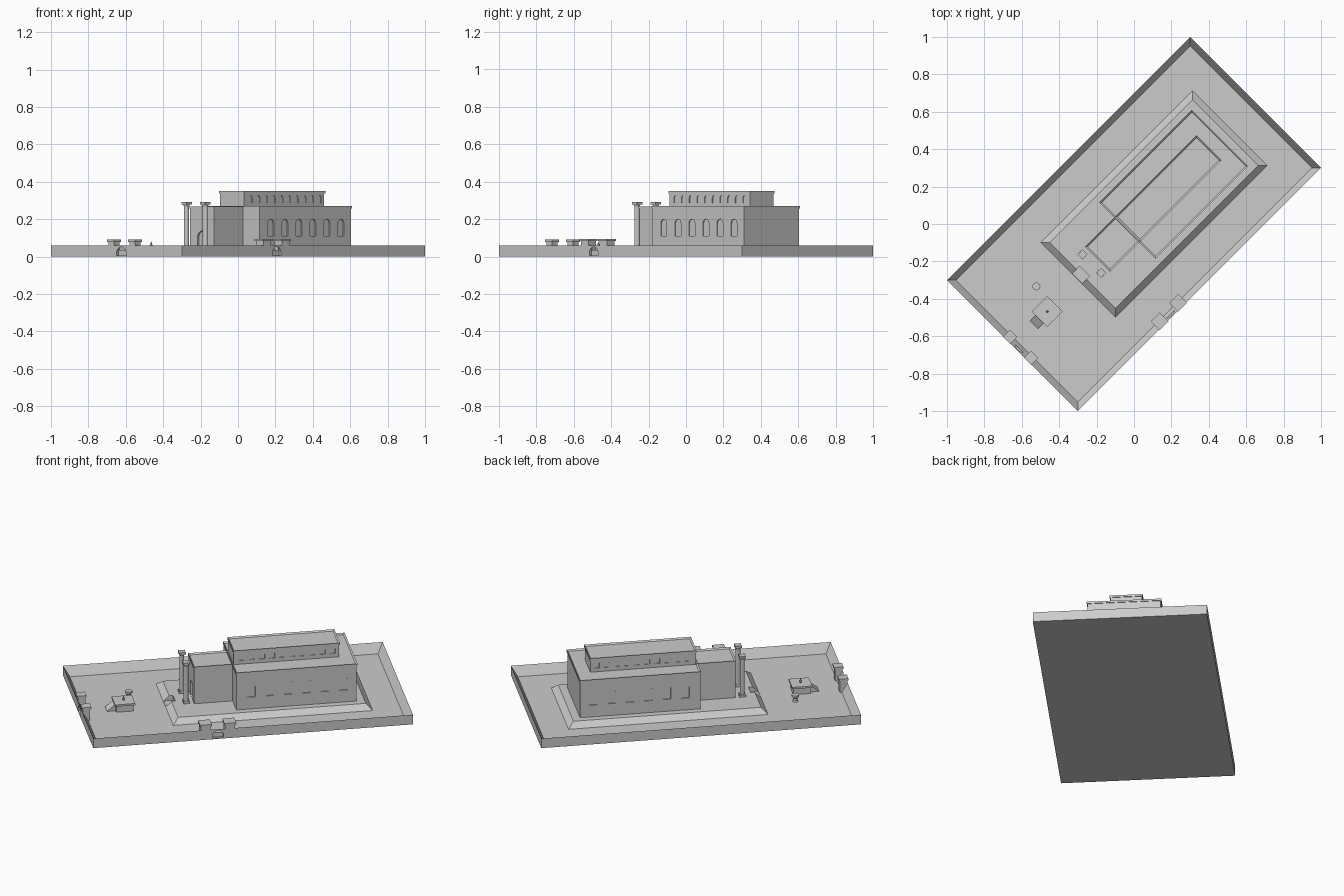
import bpy, bmesh, math
from mathutils import Matrix, Vector

cube = bpy.data.objects.get("Cube")
if cube:
    bpy.data.objects.remove(cube)

TURN = Matrix.Rotation(math.radians(45), 4, 'Z')   # the plan lies on the diagonal
AXIS = 0.005                                       # centre line of the temple

stone = bpy.data.materials.new("grey_stone")
stone.use_nodes = True
stone.diffuse_color = (0.6, 0.6, 0.6, 1)
stone.node_tree.nodes["Principled BSDF"].inputs["Base Color"].default_value = (0.6, 0.6, 0.6, 1)


def finish(name, bm):
    bmesh.ops.recalc_face_normals(bm, faces=bm.faces)
    mesh = bpy.data.meshes.new(name)
    bm.to_mesh(mesh)
    bm.free()
    mesh.materials.append(stone)
    obj = bpy.data.objects.new(name, mesh)
    bpy.context.collection.objects.link(obj)
    return obj


def add_box(bm, u, v, z):
    size = Vector((u[1] - u[0], v[1] - v[0], z[1] - z[0]))
    mid = Vector((u[0] + u[1], v[0] + v[1], z[0] + z[1])) / 2
    m = Matrix.Translation(mid) @ Matrix.Diagonal(size).to_4x4()
    return bmesh.ops.create_cube(bm, size=1, matrix=m)["verts"]


def box(name, u, v, z):
    bm = bmesh.new()
    add_box(bm, u, v, z)
    return finish(name, bm)


def tray(name, u, v, z, rim, depth):
    """Box whose top is sunk inside a raised rim."""
    bm = bmesh.new()
    add_box(bm, u, v, z)
    bm.normal_update()
    top = max(bm.faces, key=lambda f: f.calc_center_median().z)
    bmesh.ops.inset_region(bm, faces=[top], thickness=rim)
    bmesh.ops.translate(bm, verts=top.verts, vec=(0, 0, -depth))
    return finish(name, bm)


def add_arch(bm, u, v, z, width, height, depth, along_u=False):
    """Round-headed block, centred on a wall plane, for cutting a recess."""
    r = width / 2
    pts = [(-r, 0), (r, 0)]
    pts += [(r * math.cos(a * math.pi / 8), height - r + r * math.sin(a * math.pi / 8))
            for a in range(9)]
    verts = [bm.verts.new((0, u_ := 0, 0)) for _ in pts]
    for vert, (s, h) in zip(verts, pts):
        vert.co = (u - depth, v + s, z + h) if along_u else (u + s, v - depth, z + h)
    face = bm.faces.new(verts)
    new = bmesh.ops.extrude_face_region(bm, geom=[face])["geom"]
    push = (2 * depth, 0, 0) if along_u else (0, 2 * depth, 0)
    bmesh.ops.translate(bm, verts=[g for g in new if isinstance(g, bmesh.types.BMVert)], vec=push)


def carve(obj, bm):
    """Subtract the cutter mesh and keep the result."""
    cutter = finish("cutter", bm)
    cutter.hide_render = True
    mod = obj.modifiers.new("recess", 'BOOLEAN')
    mod.operation, mod.solver, mod.object = 'DIFFERENCE', 'EXACT', cutter
    deps = bpy.context.evaluated_depsgraph_get()
    mesh = bpy.data.meshes.new_from_object(obj.evaluated_get(deps))
    obj.modifiers.clear()
    obj.data = mesh
    bpy.data.objects.remove(cutter)


def lathe(name, u, v, profile, sides):
    """Turned shape from (radius, height) pairs."""
    bm = bmesh.new()
    rings = [[bm.verts.new((u + r * math.cos(2 * math.pi * i / sides),
                            v + r * math.sin(2 * math.pi * i / sides), z))
              for i in range(sides)] for r, z in profile]
    for a, b in zip(rings, rings[1:]):
        for i in range(sides):
            j = (i + 1) % sides
            bm.faces.new((a[i], a[j], b[j], b[i]))
    bm.faces.new(rings[0])
    bm.faces.new(rings[-1])
    return finish(name, bm)


def star(name, u, v, z, outer, inner):
    """Four-pointed slab for column bases and capitals."""
    bm = bmesh.new()
    verts = []
    for i in range(8):
        r, a = (inner if i % 2 else outer), math.pi / 4 * (i + 1)
        verts.append(bm.verts.new((u + r * math.cos(a), v + r * math.sin(a), z[0])))
    face = bm.faces.new(verts)
    new = bmesh.ops.extrude_face_region(bm, geom=[face])["geom"]
    bmesh.ops.translate(bm, verts=[g for g in new if isinstance(g, bmesh.types.BMVert)],
                        vec=(0, 0, z[1] - z[0]))
    return finish(name, bm)


# Walled courtyard with recessed gate arches
court = tray("courtyard", (-0.919, 0.919), (-0.495, 0.495), (0, 0.06), 0.048, 0.056)
cut = bmesh.new()
add_arch(cut, -0.202, -0.495, 0.006, 0.065, 0.046, 0.015)
add_arch(cut, -0.919, -0.037, 0.006, 0.075, 0.046, 0.015, True)
carve(court, cut)


# Gate towers with flat caps
def tower(name, u, v, half, top):
    body = half - 0.006
    box(name, (u - body, u + body), (v - body, v + body), (0, top - 0.01))
    box(name + "_cap", (u - half, u + half), (v - half, v + half), (top - 0.012, top))


for i, v in enumerate((0.042, -0.117)):
    tower(f"front_gate_tower_{i + 1}", -0.895, v, 0.027, 0.09)
for i, u in enumerate((-0.272, -0.132)):
    tower(f"side_gate_tower_{i + 1}", u, -0.465, 0.034, 0.095)

# Sloped platform with an entrance notch
bm = bmesh.new()
for vert in add_box(bm, (-0.424, 0.727), (-0.284, 0.284), (0.002, 0.036)):
    if vert.co.z > 0.03:
        vert.co.x -= math.copysign(0.036, vert.co.x)
        vert.co.y -= math.copysign(0.036, vert.co.y)
platform = finish("platform", bm)
cut = bmesh.new()
add_box(cut, (-0.5, -0.365), (-0.03, 0.046), (0.006, 0.1))
carve(platform, cut)


# Temple blocks, each with a cornice and sunken roof
def block(name, u, v, z):
    body = box(name, u, v, (z[0], z[1] - 0.01))
    e = 0.004
    tray(name + "_cornice", (u[0] - e, u[1] + e), (v[0] - e, v[1] + e),
         (z[1] - 0.012, z[1]), 0.012, 0.008)
    return body


hall = block("main_hall", (-0.046, 0.646), (-0.208, 0.208), (0.03, 0.27))
nave = block("upper_nave", (-0.04, 0.567), (AXIS - 0.09, AXIS + 0.09), (0.24, 0.35))
porch = block("porch", (-0.267, -0.04), (AXIS - 0.09, AXIS + 0.09), (0.03, 0.268))

# Arched windows on both long sides
cut = bmesh.new()
for side in (-0.208, 0.208):
    for i in range(6):
        add_arch(cut, 0.04 + 0.106 * i, side, 0.11, 0.045, 0.09, 0.006)
carve(hall, cut)
cut = bmesh.new()
for side in (AXIS - 0.09, AXIS + 0.09):
    for i in range(10):
        add_arch(cut, 0.008 + 0.058 * i, side, 0.285, 0.03, 0.042, 0.005)
carve(nave, cut)

# Porch doorway
cut = bmesh.new()
add_arch(cut, -0.267, AXIS, 0.037, 0.07, 0.1, 0.012, True)
carve(porch, cut)

# Pair of free-standing columns
for i, v in enumerate((0.08, -0.061)):
    name = f"column_{i + 1}"
    lathe(name, -0.309, v, [(0.014, 0.04), (0.014, 0.268), (0.02, 0.28)], 12)
    star(name + "_base", -0.309, v, (0.036, 0.05), 0.026, 0.016)
    star(name + "_capital", -0.309, v, (0.278, 0.291), 0.028, 0.018)

# Altar with slab, ramp and flame
ALTAR = -0.659
box("altar", (ALTAR - 0.05, ALTAR + 0.05), (-0.053, 0.047), (0.002, 0.05))
box("altar_slab", (ALTAR - 0.058, ALTAR + 0.058), (-0.061, 0.055), (0.043, 0.054))
bm = bmesh.new()
for vert in add_box(bm, (ALTAR - 0.1, ALTAR - 0.05), (-0.033, 0.027), (0.002, 0.046)):
    if vert.co.x < ALTAR - 0.07 and vert.co.z > 0.03:
        vert.co.z = 0.006
finish("altar_ramp", bm)
lathe("altar_flame", ALTAR, -0.003, [(0.004, 0.05), (0.007, 0.06), (0.001, 0.08)], 6)

# Water basin on a stem
lathe("water_basin", -0.605, 0.133,
      [(0.018, 0.002), (0.012, 0.01), (0.012, 0.026), (0.021, 0.034), (0.021, 0.046)], 16)

# Turn the whole plan onto the diagonal
for obj in bpy.context.collection.objects:
    if obj.type == 'MESH' and stone.name in obj.data.materials:
        obj.data.transform(TURN)
